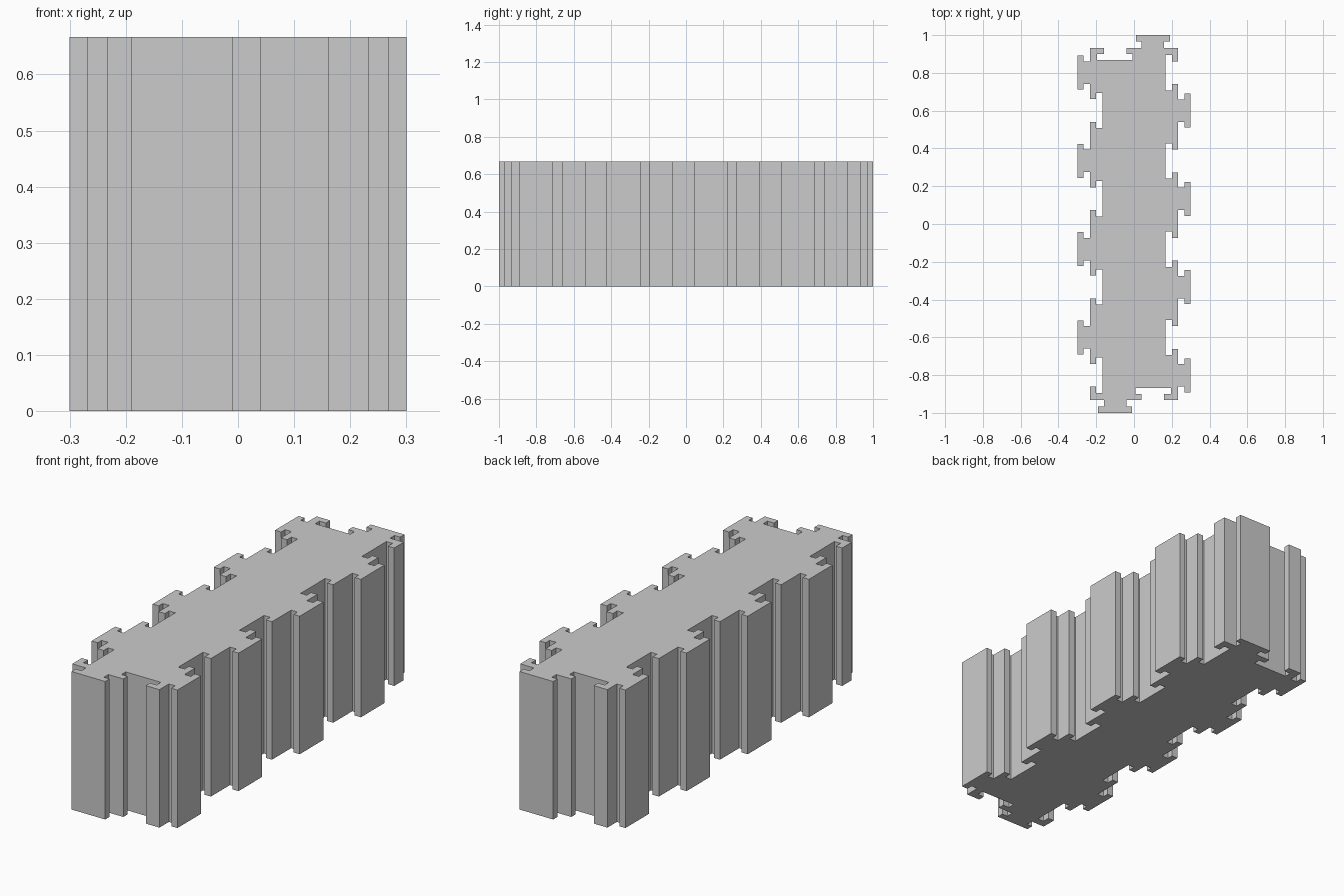
import bpy
import bmesh

cube = bpy.data.objects.get("Cube")
if cube:
    bpy.data.objects.remove(cube, do_unlink=True)

HEIGHT = 0.667
PITCH = 0.467
# Depth levels: core, foot plate, stem and tooth plate
CORE, FOOT, STEM, NECK, TIP = 0.167, 0.2, 0.233, 0.267, 0.3


def corner(s):
    """Hooked corner where a side starts, as (position, depth) pairs."""
    return [(s, STEM), (s - 0.073, STEM), (s - 0.073, FOOT),
            (s - 0.038, FOOT), (s - 0.038, CORE)]


def tooth(c, last):
    """Stepped interlocking tooth; the last one runs into the next corner."""
    f = c - 0.033
    start = [(f + 0.14, CORE), (f + 0.14, FOOT), (f + 0.173, FOOT), (f + 0.173, STEM)]
    head = [(c + 0.06, STEM), (c + 0.06, NECK), (c + 0.09, NECK), (c + 0.09, TIP)]
    points = start + head + [(2 * c - s, d) for s, d in reversed(head)]
    if not last:
        points += [(2 * f - s, d) for s, d in reversed(start)]
    return points


def side(s, centres):
    points = corner(s)
    for c in centres:
        points += tooth(c, c == centres[-1])
    return points


# Half outline: the long right side, then the short front end
long_side = [(d, s) for s, d in side(0.933, [0.6 - PITCH * i for i in range(4)])]
short_end = [(s, -d - 0.7) for s, d in side(0.233, [-0.1])]
half = long_side + short_end
# The other half is the same outline turned half way round
outline = half + [(-x, -y) for x, y in half]

# Extrude the outline into the block
bm = bmesh.new()
base = bm.faces.new([bm.verts.new((x, y, 0)) for x, y in outline])
top = bmesh.ops.extrude_face_region(bm, geom=[base], use_keep_orig=True)["geom"]
bmesh.ops.translate(bm, vec=(0, 0, HEIGHT),
                    verts=[v for v in top if isinstance(v, bmesh.types.BMVert)])
bmesh.ops.recalc_face_normals(bm, faces=bm.faces)
mesh = bpy.data.meshes.new("interlocking_block")
bm.to_mesh(mesh)
bm.free()
block = bpy.data.objects.new("interlocking_block", mesh)
bpy.context.collection.objects.link(block)

# Plain grey finish
grey = bpy.data.materials.new("plain_grey")
grey.use_nodes = True
colour = (0.6, 0.6, 0.6, 1)
grey.diffuse_color = colour
grey.node_tree.nodes["Principled BSDF"].inputs["Base Color"].default_value = colour
mesh.materials.append(grey)
